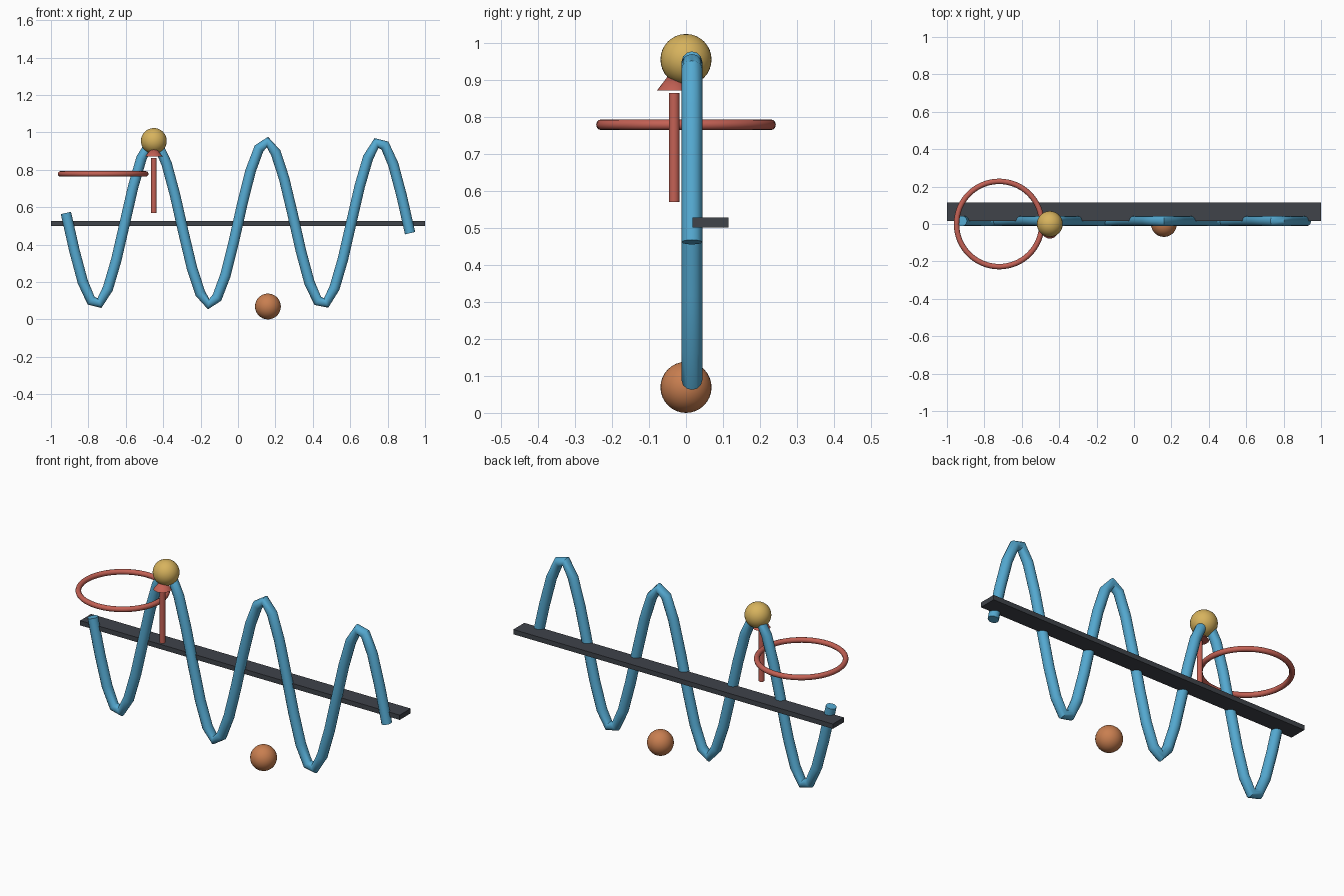
import bpy
import math

cube = bpy.data.objects.get("Cube")
if cube:
    bpy.data.objects.remove(cube, do_unlink=True)


def material(name, r, g, b):
    mat = bpy.data.materials.new(name)
    mat.use_nodes = True
    mat.diffuse_color = (r, g, b, 1)
    mat.node_tree.nodes["Principled BSDF"].inputs["Base Color"].default_value = (r, g, b, 1)
    return mat


blue = material("sky_blue", 0.09, 0.40, 0.64)
gold = material("gold", 0.68, 0.45, 0.11)
copper = material("copper", 0.58, 0.21, 0.08)
red = material("soft_red", 0.55, 0.12, 0.09)
dark = material("charcoal", 0.05, 0.056, 0.068)


def finish(name, mat, smooth=True):
    obj = bpy.context.object
    obj.name = name
    obj.data.materials.append(mat)
    if smooth:
        bpy.ops.object.shade_smooth_by_angle(angle=math.radians(40))
    return obj


def ball(name, mat, x, z):
    bpy.ops.mesh.primitive_uv_sphere_add(segments=32, ring_count=16, radius=0.069, location=(x, 0, z))
    finish(name, mat)


# Wave tube: a sampled sine path with a round bevel
HALF, STEPS = 0.92, 41
curve = bpy.data.curves.new("wave_tube", "CURVE")
curve.dimensions = "3D"
curve.bevel_depth = 0.028
curve.bevel_resolution = 4
curve.use_fill_caps = True
spline = curve.splines.new("POLY")
spline.points.add(STEPS)
for i, point in enumerate(spline.points):
    x = HALF * (2 * i / STEPS - 1)
    point.co = (x, 0.016, 0.515 + 0.434 * math.sin(10.38 * x), 1)
wave = bpy.data.objects.new("wave_tube", curve)
bpy.context.collection.objects.link(wave)
bpy.ops.object.select_all(action="DESELECT")
wave.select_set(True)
bpy.context.view_layer.objects.active = wave
bpy.ops.object.convert(target="MESH")
finish("wave_tube", blue)

# Axis bar behind the wave
bpy.ops.mesh.primitive_cube_add(size=1, location=(0, 0.066, 0.5135))
bpy.context.object.scale = (2, 0.098, 0.027)
finish("axis_bar", dark, smooth=False)

# Balls on the crest and below the wave
ball("crest_ball", gold, -0.45, 0.954)
ball("lower_ball", copper, 0.16, 0.069)

# Upward arrow
bpy.ops.mesh.primitive_cylinder_add(vertices=24, radius=0.0145, depth=0.295, location=(-0.45, -0.032, 0.7165))
finish("arrow_shaft", red)
bpy.ops.mesh.primitive_cone_add(vertices=24, radius1=0.046, radius2=0, depth=0.06, location=(-0.45, -0.032, 0.901))
finish("arrow_head", red)

# Flat ring beside the arrow
bpy.ops.mesh.primitive_torus_add(major_segments=64, minor_segments=12, major_radius=0.228,
                                 minor_radius=0.0145, location=(-0.721, 0, 0.778))
finish("ring", red)
